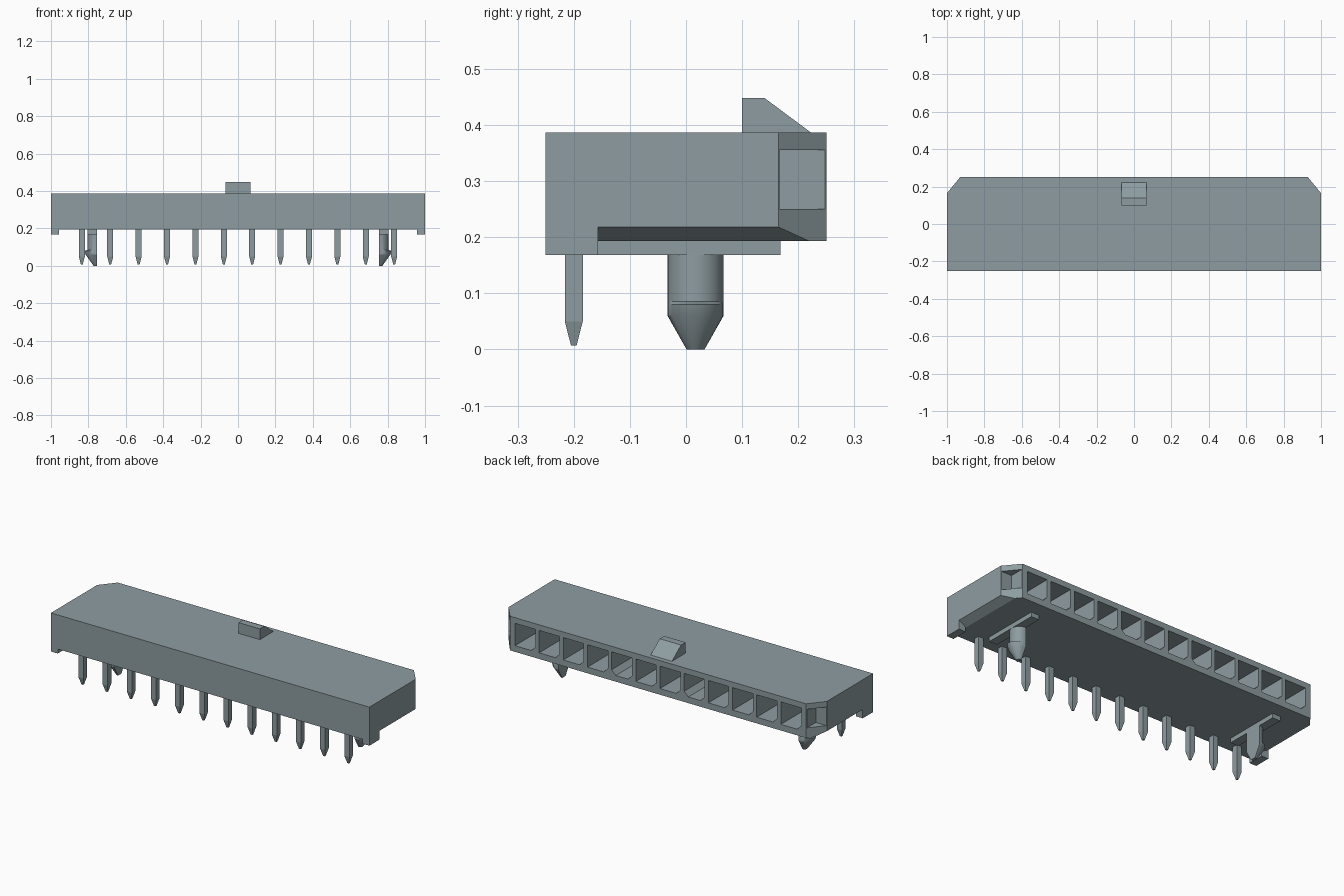
import bpy, bmesh, math
from mathutils import Vector

cube = bpy.data.objects.get("Cube")
if cube:
    bpy.data.objects.remove(cube, do_unlink=True)

grey = bpy.data.materials.new("blue_grey_plastic")
grey.use_nodes = True
COLOR = (0.27, 0.335, 0.355, 1)
grey.diffuse_color = COLOR
grey.node_tree.nodes["Principled BSDF"].inputs["Base Color"].default_value = COLOR

PITCH = 0.1518
PIN_X = [(i - 5.5) * PITCH for i in range(12)]
BOTTOM, TOP = 0.193, 0.387


def loft(bm, rings):
    """Join equal-length rings of points into a closed solid."""
    loops = [[bm.verts.new(p) for p in ring] for ring in rings]
    n = len(loops[0])
    faces = [bm.faces.new(loops[0]), bm.faces.new(loops[-1])]
    for a, b in zip(loops, loops[1:]):
        for i in range(n):
            j = (i + 1) % n
            faces.append(bm.faces.new((a[i], a[j], b[j], b[i])))
    bmesh.ops.recalc_face_normals(bm, faces=faces)


def prism(bm, outline, axis, lo, hi):
    """Extrude a 2D outline along the given axis."""
    def place(p, t):
        co = list(p)
        co.insert(axis, t)
        return Vector(co)
    loft(bm, [[place(p, t) for p in outline] for t in (lo, hi)])


def box(bm, x, y, z):
    prism(bm, [(x[0], y[0]), (x[1], y[0]), (x[1], y[1]), (x[0], y[1])], 2, *z)


def finish(name, bm):
    mesh = bpy.data.meshes.new(name)
    bm.to_mesh(mesh)
    bm.free()
    mesh.materials.append(grey)
    obj = bpy.data.objects.new(name, mesh)
    bpy.context.collection.objects.link(obj)
    return obj


def span(a, b):
    return (min(a, b), max(a, b))


# Housing block with two clipped rear corners
bm = bmesh.new()
prism(bm, [(-1, -0.25), (1, -0.25), (1, 0.165), (0.93, 0.25),
           (-0.93, 0.25), (-1, 0.165)], 2, BOTTOM, TOP)
housing = finish("housing", bm)

# Cutters: contact cavities, corner notches, sloped lower end edges
bm = bmesh.new()
half, low, high, clip = 0.064, 0.228, 0.355, 0.026
for i, x in enumerate(PIN_X):
    left_clip = clip if i in (4, 7) else 0
    outline = [(x - half, high), (x - half, low + clip), (x - half + clip, low)]
    if left_clip:
        outline += [(x + half - clip, low), (x + half, low + clip)]
    else:
        outline += [(x + half, low)]
    outline.append((x + half, high))
    prism(bm, outline, 1, -0.15, 0.3)
for s in (-1, 1):
    box(bm, span(s * 0.932, s * 1.1), (0.167, 0.3), (0.25, 0.355))
    prism(bm, [(s * 0.937, 0.183), (s * 1.054, 0.183), (s * 1.054, 0.248)],
          1, -0.157, 0.3)
cutter = finish("cavity_cutter", bm)
cutter.hide_render = True

cut = housing.modifiers.new("cavities", 'BOOLEAN')
cut.operation = 'DIFFERENCE'
cut.solver = 'EXACT'
cut.object = cutter
bpy.context.view_layer.objects.active = housing
bpy.ops.object.modifier_apply(modifier=cut.name)
bpy.data.objects.remove(cutter, do_unlink=True)

# Latch ramp on the top
bm = bmesh.new()
prism(bm, [(0.1, TOP - 0.005), (0.1, 0.448), (0.14, 0.448), (0.222, TOP),
           (0.222, TOP - 0.005)], 0, -0.067, 0.067)
finish("latch_ramp", bm)

# Feet, mounting rails and half-round pegs at both ends
for s, side in ((-1, "right"), (1, "left")):
    bm = bmesh.new()
    box(bm, span(s * 0.957, s), (-0.25, -0.157), (0.168, BOTTOM + 0.03))
    finish(side + "_foot", bm)

    bm = bmesh.new()
    box(bm, span(s * 0.755, s * 0.805), (-0.157, 0.168), (0.168, BOTTOM + 0.005))
    finish(side + "_rail", bm)

    bm = bmesh.new()
    rings = []
    for z, ry, rx in ((0.18, 0.05, 0.05), (0.085, 0.05, 0.05), (0.08, 0.05, 0.067),
                      (0.06, 0.05, 0.06), (0, 0.016, 0.017)):
        angles = [math.pi * (k / 16 - 0.5) for k in range(17)]
        rings.append([(s * (0.755 + rx * math.cos(a)), 0.017 + ry * math.sin(a), z)
                      for a in angles])
    loft(bm, rings)
    peg = finish(side + "_peg", bm)
    bpy.ops.object.select_all(action='DESELECT')
    peg.select_set(True)
    bpy.context.view_layer.objects.active = peg
    bpy.ops.object.shade_smooth_by_angle(angle=math.radians(25))

# Bent contact pins: tapered tail below, straight blade in the cavity
bm = bmesh.new()
for x in PIN_X:
    rings = []
    for z, r in ((BOTTOM + 0.01, 0.016), (0.05, 0.016), (0.007, 0.005)):
        rings.append([(x + u * r, -0.2 + v * r, z)
                      for u, v in ((-1, -1), (1, -1), (1, 1), (-1, 1))])
    loft(bm, rings)
    box(bm, (x - 0.016, x + 0.016), (-0.16, 0.08), (0.275, 0.307))
finish("contact_pins", bm)
